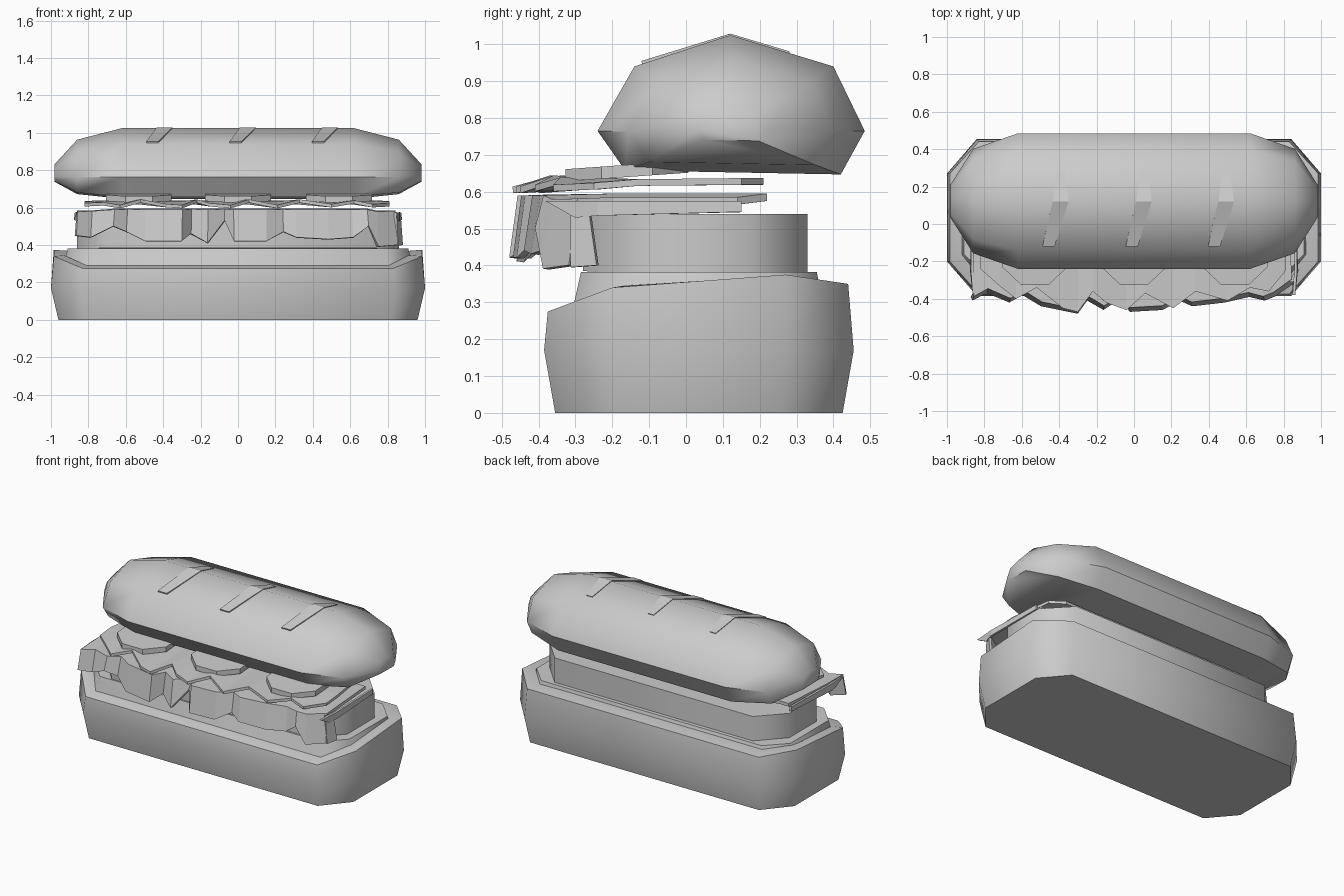
import bpy, bmesh
from math import radians, sin, cos, pi


def finish(name, bm, angle):
    bmesh.ops.recalc_face_normals(bm, faces=bm.faces)
    me = bpy.data.meshes.new(name)
    bm.to_mesh(me)
    bm.free()
    ob = bpy.data.objects.new(name, me)
    bpy.context.collection.objects.link(ob)
    bpy.ops.object.select_all(action='DESELECT')
    ob.select_set(True)
    bpy.context.view_layer.objects.active = ob
    if angle:
        bpy.ops.object.shade_smooth_by_angle(angle=radians(angle))
    return ob


def loft(name, rings, angle=0):
    """Closed rings joined in order and capped at both ends."""
    bm = bmesh.new()
    rows = [[bm.verts.new(p) for p in r] for r in rings]
    n = len(rows[0])
    for a, b in zip(rows, rows[1:]):
        for i in range(n):
            j = (i + 1) % n
            bm.faces.new((a[i], a[j], b[j], b[i]))
    bm.faces.new(rows[0])
    bm.faces.new(rows[-1])
    return finish(name, bm, angle)


def sheet(name, rows, thickness):
    """Open grid of points given thickness."""
    bm = bmesh.new()
    vs = [[bm.verts.new(p) for p in r] for r in rows]
    for a, b in zip(vs, vs[1:]):
        for i in range(len(a) - 1):
            bm.faces.new((a[i], a[i + 1], b[i + 1], b[i]))
    ob = finish(name, bm, 0)
    m = ob.modifiers.new("thickness", 'SOLIDIFY')
    m.thickness = thickness
    m.offset = 0
    return ob


def octagon(hx, cx, ys, zs):
    """Chamfered rectangle: half length, corner x, four y stations, four heights."""
    xs = (cx, hx, hx, cx)
    half = list(zip(xs, ys, zs))
    return half + [(-x, y, z) for x, y, z in reversed(half)]


# bottom bun crust and its raised crumb
loft("bottom_bun", [
    octagon(0.96, 0.82, (-0.355, -0.19, 0.26, 0.425), (0,) * 4),
    octagon(1.0, 0.84, (-0.385, -0.2, 0.27, 0.455), (0.17,) * 4),
    octagon(0.985, 0.83, (-0.375, -0.2, 0.27, 0.44), (0.275, 0.34, 0.375, 0.35)),
    octagon(0.93, 0.81, (-0.31, -0.17, 0.24, 0.37), (0.29, 0.345, 0.37, 0.36)),
], 50)
loft("bottom_crumb", [
    octagon(0.93, 0.81, (-0.31, -0.17, 0.24, 0.37), (0.27, 0.3, 0.3, 0.3)),
    octagon(0.91, 0.79, (-0.285, -0.16, 0.23, 0.355), (0.382,) * 4),
], 50)

# meat filling
ys = (-0.28, -0.11, 0.17, 0.33)
loft("meat", [
    octagon(0.86, 0.71, ys, (0.385, 0.375, 0.375, 0.378)),
    octagon(0.86, 0.71, ys, (0.54,) * 4),
], 50)

# lettuce: flat leaf with a ruffled skirt hanging at the front (x, y, skirt bottom)
ruffle = [(-0.86, -0.40, 0.45), (-0.78, -0.36, 0.44), (-0.66, -0.41, 0.50),
          (-0.59, -0.37, 0.47), (-0.49, -0.43, 0.42), (-0.30, -0.47, 0.42),
          (-0.25, -0.40, 0.46), (-0.16, -0.45, 0.41), (-0.07, -0.39, 0.53),
          (-0.02, -0.46, 0.42), (0.15, -0.45, 0.42), (0.24, -0.40, 0.47),
          (0.31, -0.43, 0.44), (0.48, -0.41, 0.43), (0.61, -0.38, 0.44),
          (0.69, -0.40, 0.50), (0.74, -0.38, 0.39), (0.84, -0.31, 0.40)]
back, mid, lip, skirt = [], [], [], []
for x, y, z in ruffle:
    edge = 0.01 * (abs(x) > 0.7)
    back.append((x * 0.97, 0.22 - 8 * edge, 0.585 - edge))
    mid.append((x, -0.2, 0.585 - edge))
    lip.append((x, y + 0.02, 0.583 - edge))
    skirt.append((x * 1.01, y, z))
sheet("lettuce", [back, mid, lip, skirt], 0.02)

# side skirts of the lettuce
for s, n in ((1, "right"), (-1, "left")):
    sheet("lettuce_side_" + n, [
        [(s * 0.855, -0.38, 0.575), (s * 0.865, -0.24, 0.575), (s * 0.855, 0.15, 0.575)],
        [(s * 0.855, -0.30, 0.53), (s * 0.87, -0.24, 0.535), (s * 0.855, 0.15, 0.545)],
    ], 0.015)
sheet("lettuce_fold", [
    [(0.84, -0.31, 0.575), (0.865, -0.26, 0.54)],
    [(0.85, -0.31, 0.395), (0.875, -0.24, 0.40)]], 0.015)

# upper leaf with a zigzag front edge (x, y, z)
zigzag = [(-0.82, -0.24, 0.615), (-0.72, -0.33, 0.62), (-0.63, -0.40, 0.605),
          (-0.52, -0.34, 0.635), (-0.38, -0.45, 0.61), (-0.30, -0.47, 0.605),
          (-0.22, -0.36, 0.635), (-0.15, -0.42, 0.615), (-0.04, -0.46, 0.605),
          (0.06, -0.37, 0.635), (0.21, -0.45, 0.605), (0.33, -0.36, 0.635),
          (0.50, -0.41, 0.61), (0.62, -0.34, 0.63), (0.72, -0.36, 0.61),
          (0.81, -0.25, 0.615)]
sheet("upper_leaf", [
    [(x * 0.95, 0.21 - 0.06 * (abs(x) > 0.75), 0.628) for x, y, z in zigzag],
    [(x, -0.13, 0.625) for x, y, z in zigzag],
    zigzag], 0.018)

# three tilted vegetable slices
for k, cx in enumerate((-0.53, 0.0, 0.54)):
    ring = [(0.19 * cos(pi / 8 + i * pi / 4), 0.18 * sin(pi / 8 + i * pi / 4))
            for i in range(8)]
    loft(f"slice_{k + 1}", [
        [(cx + x, -0.16 + y, 0.655 + 0.07 * y + h) for x, y in ring]
        for h in (-0.015, 0.018)])

# top bun: one cross-section scaled along x
section = [(-0.165, 0.658), (-0.24, 0.765), (-0.14, 0.94), (0.12, 1.025),
           (0.4, 0.94), (0.485, 0.765), (0.42, 0.647)]
stations = [(0.62, 1.0, 0.835), (0.86, 0.77, 0.817), (0.98, 0.25, 0.785)]
stations = [(-x, s, z) for x, s, z in reversed(stations)] + stations
loft("top_bun", [
    [(x, 0.122 + s * (y - 0.122), cz + s * (z - 0.835)) for y, z in section]
    for x, s, cz in stations], 50)

# slashes lying on the crust
for k, cx in enumerate((-0.43, 0.015, 0.455)):
    sheet(f"slash_{k + 1}", [
        [(cx - 0.06, -0.12, 0.95), (cx + 0.005, -0.12, 0.95)],
        [(cx - 0.005, 0.12, 1.024), (cx + 0.08, 0.12, 1.024)],
        [(cx + 0.02, 0.28, 0.976), (cx + 0.06, 0.28, 0.976)]], 0.01)
